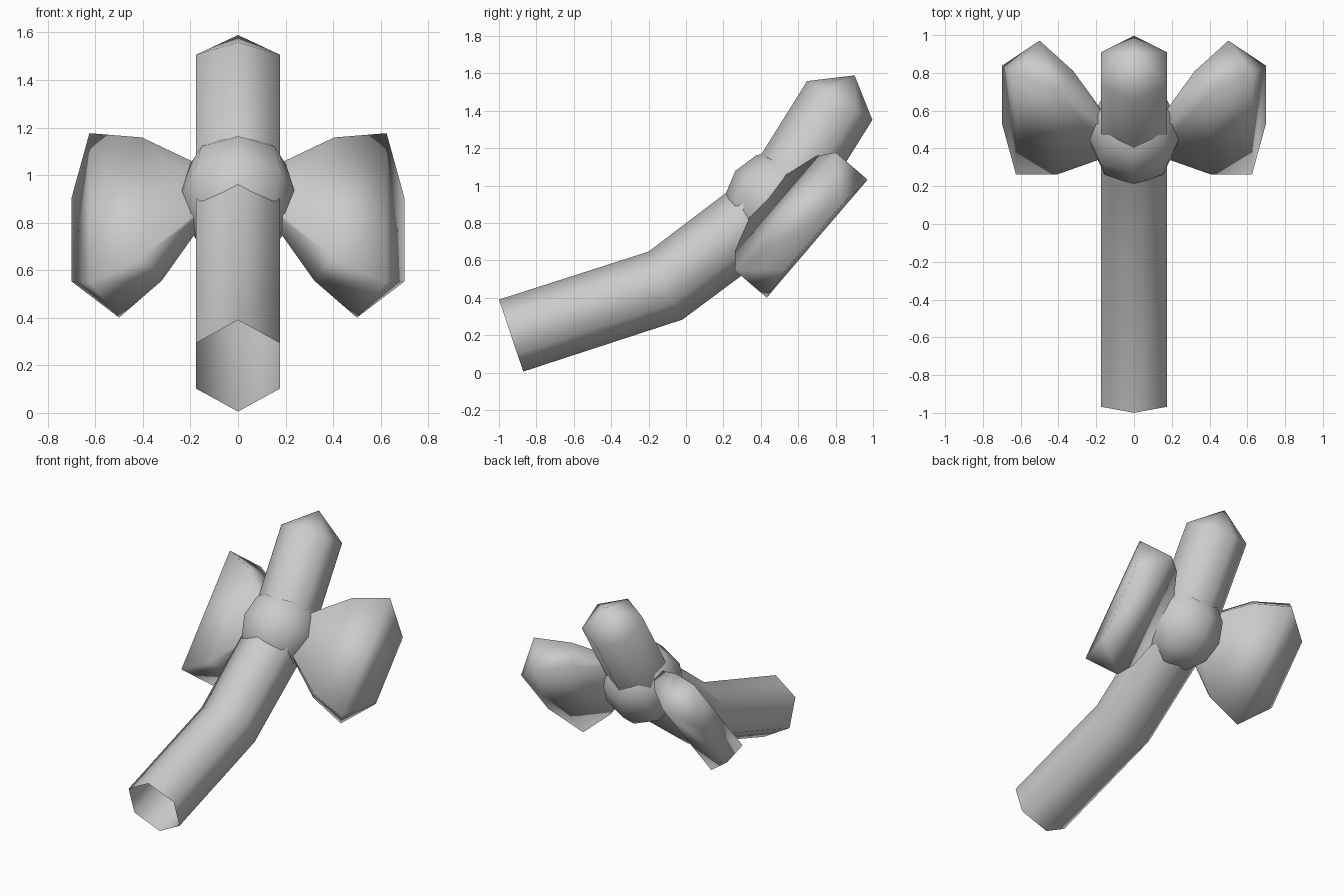
import bpy
import bmesh
import math
from mathutils import Vector, Matrix

cube = bpy.data.objects.get("Cube")
if cube:
    bpy.data.objects.remove(cube)

grey = bpy.data.materials.new("plain grey")
grey.use_nodes = True
grey.diffuse_color = (0.6, 0.6, 0.6, 1)
grey.node_tree.nodes["Principled BSDF"].inputs["Base Color"].default_value = (0.6, 0.6, 0.6, 1)


def finish(name, bm):
    """Turn a bmesh into a smooth grey object."""
    bmesh.ops.recalc_face_normals(bm, faces=bm.faces)
    mesh = bpy.data.meshes.new(name)
    bm.to_mesh(mesh)
    bm.free()
    mesh.materials.append(grey)
    mesh.shade_smooth()
    obj = bpy.data.objects.new(name, mesh)
    bpy.context.collection.objects.link(obj)
    return obj


def loft(bm, rings):
    """Join rings of points with quads and return the vertex rings."""
    loops = [[bm.verts.new(p) for p in ring] for ring in rings]
    for a, b in zip(loops, loops[1:]):
        for i in range(len(a)):
            j = (i + 1) % len(a)
            bm.faces.new((a[i], a[j], b[j], b[i]))
    return loops


def hex_ring(y, z, degrees, radius=0.203):
    """Six points around an axis that rises by the given angle."""
    t = math.radians(degrees)
    up = Vector((0, -math.sin(t), math.cos(t)))
    side = Vector((1, 0, 0))
    return [Vector((0, y, z)) + radius * (up * math.cos(k * math.pi / 3)
            + side * math.sin(k * math.pi / 3)) for k in range(6)]


JOINT = (0.48, 0.908)

# Bent lower tube, open at the front
bm = bmesh.new()
loft(bm, [hex_ring(-0.935, 0.198, 18.6), hex_ring(-0.11, 0.465, 26.5), hex_ring(*JOINT, 37)])
finish("lower_tube", bm)

# Upper tube with a pointed end
bm = bmesh.new()
rings = loft(bm, [hex_ring(*JOINT, 59.3), hex_ring(0.822, 1.455, 59.3)])
tip = bm.verts.new((0, 0.901, 1.589))
for i in range(6):
    bm.faces.new((rings[-1][i], rings[-1][(i + 1) % 6], tip))
finish("upper_tube", bm)

# Ball over the joint
bm = bmesh.new()
bmesh.ops.create_uvsphere(bm, u_segments=8, v_segments=6, radius=0.275)
bmesh.ops.scale(bm, vec=(0.92, 1, 1), verts=bm.verts)
bmesh.ops.rotate(bm, matrix=Matrix.Rotation(math.radians(-38), 3, "X"), verts=bm.verts)
bmesh.ops.translate(bm, vec=(0, *JOINT), verts=bm.verts)
finish("joint_ball", bm)

# Flared side arms: box sections that widen outwards, closed by a hipped end
LONG = Vector((0, 0.65, 0.76))
FACE = Vector((0, -0.76, 0.65))
THICK = Vector((0.488, 0, 0)) + FACE * 0.871


def arm_ring(x, m, half_width, half_thick):
    centre = Vector((x, 0, 0)) + LONG + FACE * m
    return [centre + LONG * half_width * a + THICK * half_thick * b
            for a, b in ((1, 1), (1, -1), (-1, -1), (-1, 1))]


for name, sign in (("left_arm", 1), ("right_arm", -1)):
    bm = bmesh.new()
    root, middle, end = loft(bm, [arm_ring(0.1, 0.289, 0.08, 0.016),
                                  arm_ring(0.3625, 0.15, 0.332, 0.086),
                                  arm_ring(0.5625, 0.044, 0.415, 0.128)])
    bm.faces.new(root)
    ridge = Vector((0.7, 0, 0)) + LONG - FACE * 0.048
    high = bm.verts.new(ridge + LONG * 0.232)
    low = bm.verts.new(ridge - LONG * 0.232)
    bm.faces.new((end[0], end[1], high))
    bm.faces.new((end[2], end[3], low))
    bm.faces.new((end[1], end[2], low, high))
    bm.faces.new((end[3], end[0], high, low))
    bmesh.ops.scale(bm, vec=(sign, 1, 1), verts=bm.verts)
    finish(name, bm)
